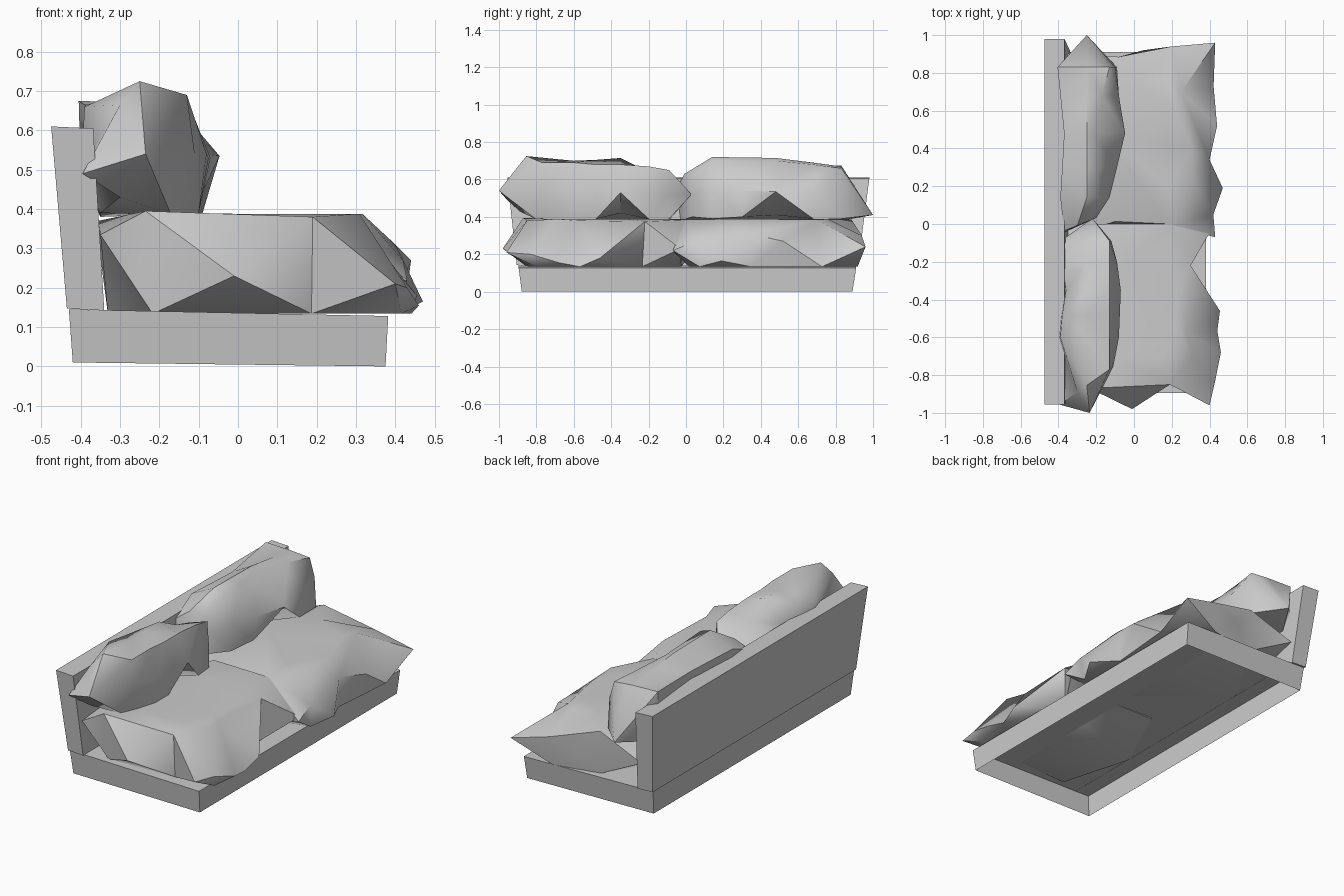
import bpy, bmesh
from mathutils import Vector

if "Cube" in bpy.data.objects:
    bpy.data.objects.remove(bpy.data.objects["Cube"])


def finish(bm, name, smooth=None):
    bmesh.ops.recalc_face_normals(bm, faces=bm.faces)
    me = bpy.data.meshes.new(name)
    bm.to_mesh(me)
    bm.free()
    ob = bpy.data.objects.new(name, me)
    bpy.context.collection.objects.link(ob)
    if smooth:
        bpy.context.view_layer.objects.active = ob
        ob.select_set(True)
        bpy.ops.object.shade_smooth_by_angle(angle=smooth)
        ob.select_set(False)
    return ob


def tapered_box(name, profile, low, high, open_bottom=False):
    """Profile (x, z): bottom left, bottom right, top right, top left; y spans at bottom and top."""
    bm = bmesh.new()
    ends = []
    for k in (0, 1):
        ends.append([bm.verts.new((x, (low if i < 2 else high)[k], z))
                     for i, (x, z) in enumerate(profile)])
    bm.faces.new(ends[0])
    bm.faces.new(ends[1])
    for i in range(4):
        if open_bottom and i == 0:
            continue
        j = (i + 1) % 4
        bm.faces.new((ends[0][i], ends[0][j], ends[1][j], ends[1][i]))
    return finish(bm, name)


def seat_cushion(name, top, tips, filled, floor=0.134):
    """Top outline with folds between protruding tips; 'filled' folds slope out to the floor."""
    bm = bmesh.new()
    n = len(top)
    c = sum((Vector(p) for p in tips), Vector()) / n
    t = [bm.verts.new(p) for p in top]
    m = [bm.verts.new(p) for p in tips]
    b, inner = [], []
    for i in range(n):
        p = Vector(top[i])
        q = c + (p - c) * 0.6
        inner.append(bm.verts.new((q.x, q.y, 0.388)))
        if i in filled:
            p = (Vector(tips[i - 1]) + Vector(tips[i])) / 2
        p = c + (p - c) * 0.95
        b.append(bm.verts.new((p.x, p.y, floor)))
    for i in range(n):
        j = (i + 1) % n
        for f in ((t[i], t[j], m[i]), (b[i], b[j], m[i]), (t[j], m[i], b[j]),
                  (t[j], b[j], m[j]), (t[i], t[j], inner[j], inner[i])):
            bm.faces.new(f)
    bm.faces.new(inner)
    bm.faces.new(b)
    bmesh.ops.triangulate(bm, faces=bm.faces[:])
    return finish(bm, name, 0.9)


def back_cushion(name, tip_a, rings, tip_b):
    """Rings are (y, slant, [(x, z)...]) sections along y, closed to a point at each end."""
    bm = bmesh.new()
    loops = [[bm.verts.new((x, y + slant * (x + 0.23), z)) for x, z in pts]
             for y, slant, pts in rings]
    n = len(loops[0])
    a, b = bm.verts.new(tip_a), bm.verts.new(tip_b)
    for i in range(n):
        j = (i + 1) % n
        bm.faces.new((a, loops[0][i], loops[0][j]))
        bm.faces.new((b, loops[-1][i], loops[-1][j]))
        for p, q in zip(loops, loops[1:]):
            bm.faces.new((p[i], p[j], q[j], q[i]))
    bmesh.ops.triangulate(bm, faces=bm.faces[:])
    return finish(bm, name, 0.8)


# Base tray (open underneath) and leaning back board
tapered_box("base", [(-.42, .01), (.375, 0), (.382, .128), (-.43, .145)],
            (-.878, .89), (-.895, .91), open_bottom=True)
tapered_box("backrest", [(-.435, .147), (-.34, .142), (-.368, .605), (-.475, .61)],
            (-.905, .92), (-.955, .98))

# Seat cushions
seat_cushion("seat_cushion_left",
             [(-.235, -.87, .395), (.19, -.85, .38), (.43, -.83, .20), (.28, -.58, .38),
              (.30, -.22, .375), (.2, 0, .385), (-.15, 0, .39), (-.355, -.45, .37)],
             [(-.01, -.98, .23), (.40, -.96, .21), (.46, -.68, .155), (.455, -.46, .18),
              (.41, -.03, .23), (0, .04, .22), (-.35, 0, .28), (-.35, -.90, .335)],
             (2, 3))
seat_cushion("seat_cushion_right",
             [(.2, -.01, .385), (.42, .05, .27), (.40, .34, .31), (.25, .70, .385),
              (.20, .94, .30), (-.08, .885, .385), (-.355, .45, .37)],
             [(.43, -.07, .22), (.47, .19, .165), (.44, .52, .27), (.43, .96, .24),
              (.05, .92, .24), (-.35, .90, .28), (-.35, 0, .28)],
             (3,))

# Back cushions
back_cushion("back_cushion_left", (-.235, -1.0, .54), [
    (-.84, .7, [(-.30, .43), (-.395, .49), (-.30, .665), (-.25, .725),
                (-.13, .69), (-.11, .54), (-.17, .385)]),
    (-.60, 0, [(-.35, .39), (-.40, .50), (-.39, .66), (-.25, .70),
               (-.13, .69), (-.08, .54), (-.10, .39)]),
    (-.48, 0, [(-.35, .38), (-.385, .50), (-.38, .65), (-.25, .705),
               (-.13, .68), (-.075, .53), (-.10, .39)]),
    (-.35, 0, [(-.35, .38), (-.37, .50), (-.36, .60), (-.25, .715),
               (-.13, .68), (-.07, .53), (-.20, .42)]),
    (-.20, 0, [(-.35, .38), (-.39, .50), (-.38, .57), (-.25, .64),
               (-.13, .67), (-.09, .53), (-.11, .39)]),
    (-.09, 0, [(-.35, .38), (-.39, .48), (-.37, .53), (-.25, .61),
               (-.13, .65), (-.12, .52), (-.12, .39)])],
    (-.22, .03, .52))
back_cushion("back_cushion_right", (-.37, -.045, .50), [
    (.02, .4, [(-.35, .38), (-.385, .50), (-.37, .58), (-.30, .63),
               (-.24, .61), (-.20, .52), (-.20, .40)]),
    (.14, 0, [(-.35, .38), (-.39, .50), (-.39, .65), (-.25, .72),
              (-.19, .70), (-.13, .54), (-.14, .39)]),
    (.30, 0, [(-.35, .38), (-.38, .50), (-.38, .65), (-.25, .718),
              (-.20, .70), (-.09, .54), (-.11, .40)]),
    (.48, 0, [(-.35, .38), (-.36, .50), (-.37, .65), (-.25, .715),
              (-.21, .70), (-.047, .535), (-.20, .41)]),
    (.68, 0, [(-.35, .38), (-.38, .50), (-.39, .665), (-.25, .69),
              (-.17, .68), (-.08, .54), (-.09, .39)]),
    (.83, 0, [(-.35, .38), (-.40, .50), (-.405, .675), (-.25, .67),
              (-.13, .66), (-.10, .56), (-.09, .39)])],
    (-.25, 1.0, .41))
